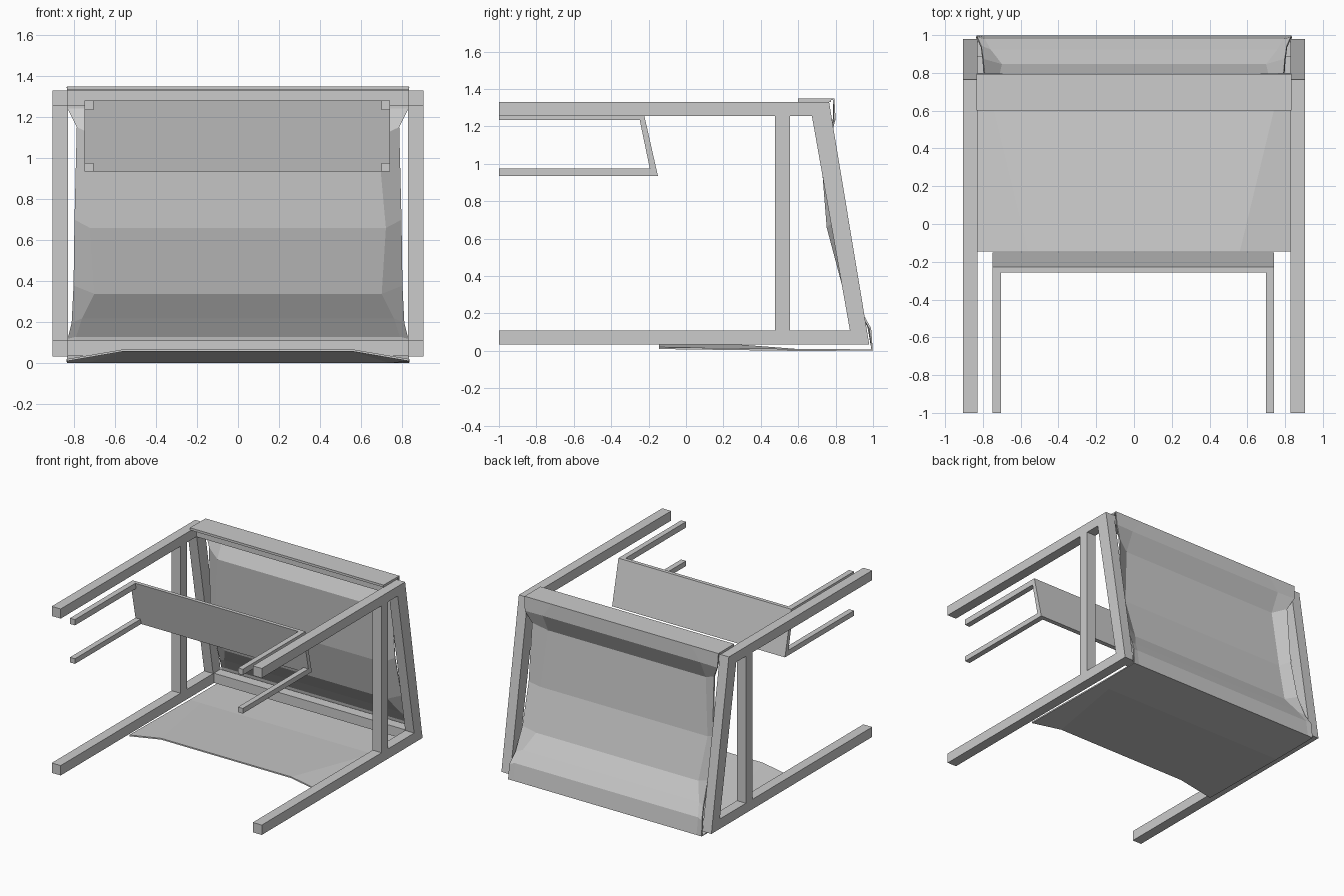
import bpy

if "Cube" in bpy.data.objects:
    bpy.data.objects.remove(bpy.data.objects["Cube"])


def make_mesh(name, verts, faces):
    me = bpy.data.meshes.new(name)
    me.from_pydata(verts, [], faces)
    me.update()
    ob = bpy.data.objects.new(name, me)
    bpy.context.collection.objects.link(ob)
    return ob


def side_prism(name, profile, x0, x1):
    """Extrude a y-z outline from x0 to x1."""
    n = len(profile)
    verts = [(x0, y, z) for y, z in profile] + [(x1, y, z) for y, z in profile]
    faces = [tuple(range(n))[::-1], tuple(range(n, 2 * n))]
    faces += [(i, (i + 1) % n, n + (i + 1) % n, n + i) for i in range(n)]
    ob = make_mesh(name, verts, faces)
    bpy.context.view_layer.objects.active = ob
    bpy.ops.object.mode_set(mode='EDIT')
    bpy.ops.mesh.select_all(action='SELECT')
    bpy.ops.mesh.normals_make_consistent(inside=False)
    bpy.ops.object.mode_set(mode='OBJECT')
    return ob


def rect(y0, y1, z0, z1):
    return [(y0, z0), (y1, z0), (y1, z1), (y0, z1)]


# Side frames: rails, upright and leaning rear post on both sides
frame_parts = {
    "top_rail": rect(-1, 0.76, 1.255, 1.33),
    "bottom_rail": rect(-1, 0.965, 0.033, 0.11),
    "upright": rect(0.475, 0.555, 0.11, 1.255),
    "rear_post": [(0.89, 0.033), (0.98, 0.033), (0.765, 1.33), (0.66, 1.33)],
}
for side, x0, x1 in (("left", -0.905, -0.828), ("right", 0.828, 0.905)):
    for part, profile in frame_parts.items():
        side_prism(f"{side}_{part}", profile, x0, x1)

# Cross bars joining the two frames at the back
side_prism("top_cross_bar", rect(0.67, 0.765, 1.255, 1.33), -0.828, 0.828)
side_prism("bottom_cross_bar", rect(0.885, 0.965, 0.035, 0.11), -0.828, 0.828)

# Inner panel with its four small rails
side_prism("inner_panel", [(-0.185, 0.935), (-0.15, 0.935), (-0.228, 1.28),
                           (-0.257, 1.28)], -0.748, 0.742)
for side, x0, x1 in (("left", -0.748, -0.705), ("right", 0.70, 0.742)):
    side_prism(f"{side}_inner_top_rail", rect(-1, -0.245, 1.235, 1.28), x0, x1)
    side_prism(f"{side}_inner_bottom_rail", rect(-1, -0.17, 0.935, 0.975), x0, x1)

# Draped cloth: rows of (edge point, inner point), mirrored across x
rows = [
    ((.835, .60, 1.345), (.60, .60, 1.345)),
    ((.835, .79, 1.345), (.60, .79, 1.345)),
    ((.830, .795, 1.24), (.68, .79, 1.24)),
    ((.785, .77, 1.15), (.68, .722, 1.10)),
    ((.795, .80, .70), (.72, .757, .66)),
    ((.80, .87, .38), (.70, .842, .34)),
    ((.81, .94, .20), (.76, .92, .22)),
    ((.83, .985, .12), (.79, .975, .13)),
    ((.835, .995, .005), (.79, .995, .005)),
    ((.835, .60, .005), (.74, .60, .005)),
    ((.835, -.145, .015), (.56, -.145, .062)),
]
verts = []
for e, i in rows:
    verts += [(-e[0], *e[1:]), (-i[0], *i[1:]), i, e]
faces = [(r * 4 + c, r * 4 + c + 1, r * 4 + c + 5, r * 4 + c + 4)
         for r in range(len(rows) - 1) for c in range(3)]
cloth = make_mesh("draped_cloth", verts, faces)
solid = cloth.modifiers.new("thickness", 'SOLIDIFY')
solid.thickness = 0.01
solid.offset = 0

# Folded hem beneath the cloth on the top rail
side_prism("cloth_hem", rect(0.60, 0.775, 1.332, 1.342), -0.835, 0.835)
